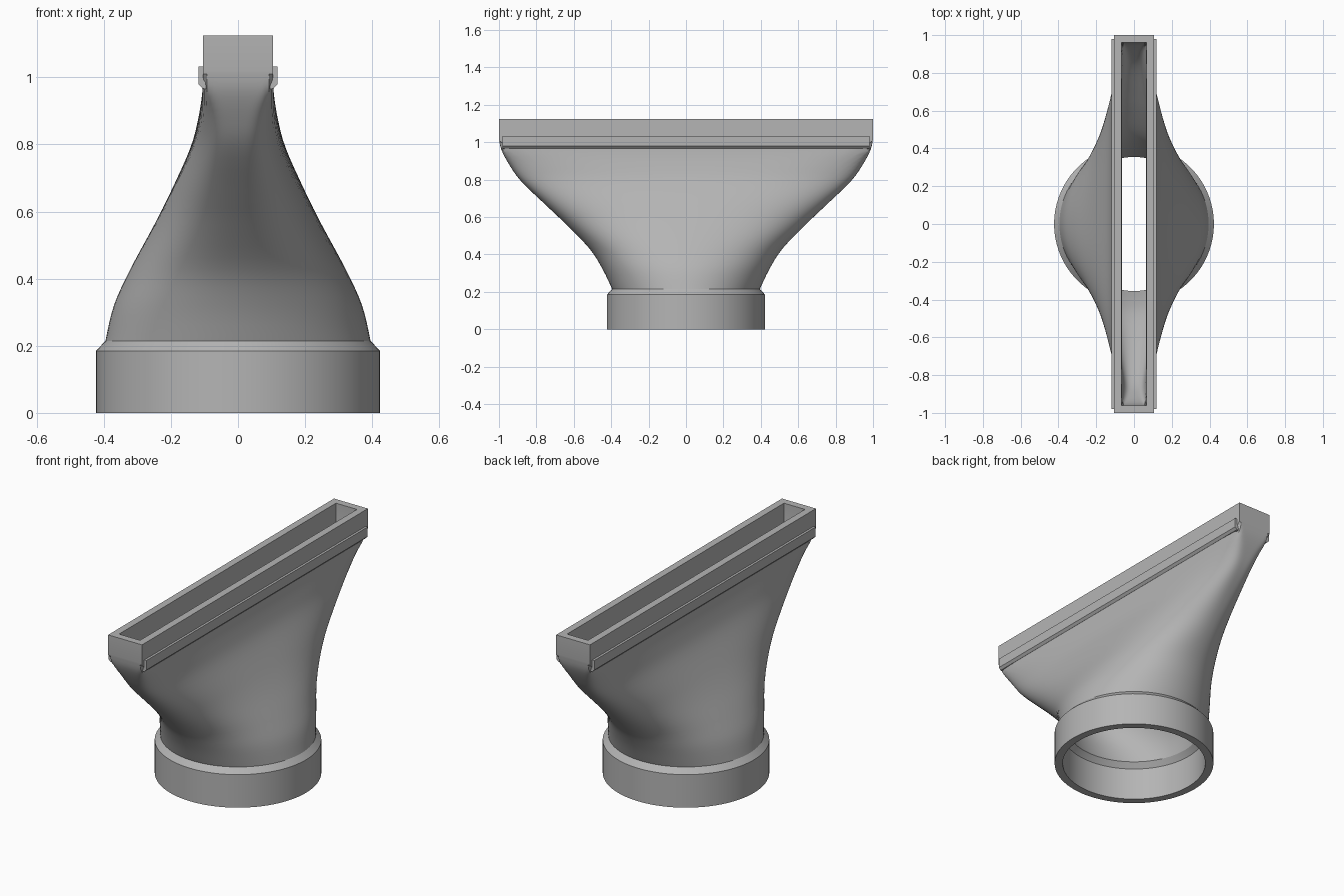
import bpy, bmesh, math

cube = bpy.data.objects.get("Cube")
if cube:
    bpy.data.objects.remove(cube, do_unlink=True)

grey = bpy.data.materials.new("plain grey")
grey.use_nodes = True
colour = (0.46, 0.46, 0.46, 1)
grey.diffuse_color = colour
grey.node_tree.nodes["Principled BSDF"].inputs["Base Color"].default_value = colour

SIDES = 96
WALL = 0.04

# Loft stations: height, half width, half length, squareness (0.5 round, 0 square)
STATIONS = [
    (0.215, 0.395, 0.395, 0.5),
    (0.32, 0.37, 0.445, 0.495),
    (0.43, 0.32, 0.515, 0.48),
    (0.56, 0.25, 0.64, 0.45),
    (0.66, 0.2, 0.745, 0.4),
    (0.79, 0.142, 0.88, 0.31),
    (0.88, 0.118, 0.945, 0.2),
    (0.96, 0.106, 0.987, 0.06),
    (1.02, 0.105, 1.0, 0.0),
]


def smooth_stations(rows, steps=4):
    """Catmull-Rom subdivision of the stations."""
    out = []
    for i in range(len(rows) - 1):
        p0, p1, p2 = rows[max(i - 1, 0)], rows[i], rows[i + 1]
        p3 = rows[min(i + 2, len(rows) - 1)]
        for s in range(steps):
            t = s / steps
            out.append(tuple(
                0.5 * (2 * b + (c - a) * t + (2 * a - 5 * b + 4 * c - d) * t ** 2
                       + (3 * b - a - 3 * c + d) * t ** 3)
                for a, b, c, d in zip(p0, p1, p2, p3)))
    return out + [rows[-1]]


def add_ring(bm, z, half_x, half_y, k):
    """One cross-section between an ellipse and a rectangle."""
    ring = []
    for i in range(SIDES):
        angle = 2 * math.pi * i / SIDES
        c, s = math.cos(angle), math.sin(angle)
        big, small = max(abs(c), abs(s)), min(abs(c), abs(s))
        r = 1 / big
        if k > 0.01:
            r /= (1 + (small / big) ** (1 / k)) ** k
        ring.append(bm.verts.new((half_x * r * c, half_y * r * s, z)))
    return ring


def finish(name, bm):
    bmesh.ops.recalc_face_normals(bm, faces=bm.faces[:])
    mesh = bpy.data.meshes.new(name)
    bm.to_mesh(mesh)
    bm.free()
    mesh.materials.append(grey)
    obj = bpy.data.objects.new(name, mesh)
    bpy.context.collection.objects.link(obj)
    bpy.ops.object.select_all(action='DESELECT')
    obj.select_set(True)
    bpy.context.view_layer.objects.active = obj
    bpy.ops.object.shade_smooth_by_angle(angle=math.radians(28))
    return obj


# Hollow body: collar, outer loft, rim, then back down the inside
loft = smooth_stations(STATIONS)
outer = [(0, 0.423, 0.423, 0.5), (0.185, 0.423, 0.423, 0.5)]
outer += loft + [(1.125, 0.105, 1.0, 0)]
inner = [(1.125, 0.105 - WALL, 1 - WALL, 0)]
inner += [(z, x - WALL, y - WALL, k) for z, x, y, k in reversed(loft)]
inner += [(0.185, 0.38, 0.38, 0.5), (0, 0.38, 0.38, 0.5)]

bm = bmesh.new()
rings = [add_ring(bm, *row) for row in outer + inner]
for a, b in zip(rings, rings[1:] + rings[:1]):
    for i in range(SIDES):
        j = (i + 1) % SIDES
        bm.faces.new((a[i], a[j], b[j], b[i]))
finish("nozzle_body", bm)

# Retaining ridge along each long side, with a sloped underside
PROFILE = [(0.095, 0.965), (0.106, 0.967), (0.118, 0.98), (0.118, 1.033), (0.095, 1.033)]
for side, name in ((1, "left_ridge"), (-1, "right_ridge")):
    bm = bmesh.new()
    front, back = ([bm.verts.new((side * x, y, z)) for x, z in PROFILE]
                   for y in (-0.98, 0.98))
    bm.faces.new(front)
    bm.faces.new(back)
    for i in range(len(PROFILE)):
        j = (i + 1) % len(PROFILE)
        bm.faces.new((front[i], front[j], back[j], back[i]))
    finish(name, bm)
